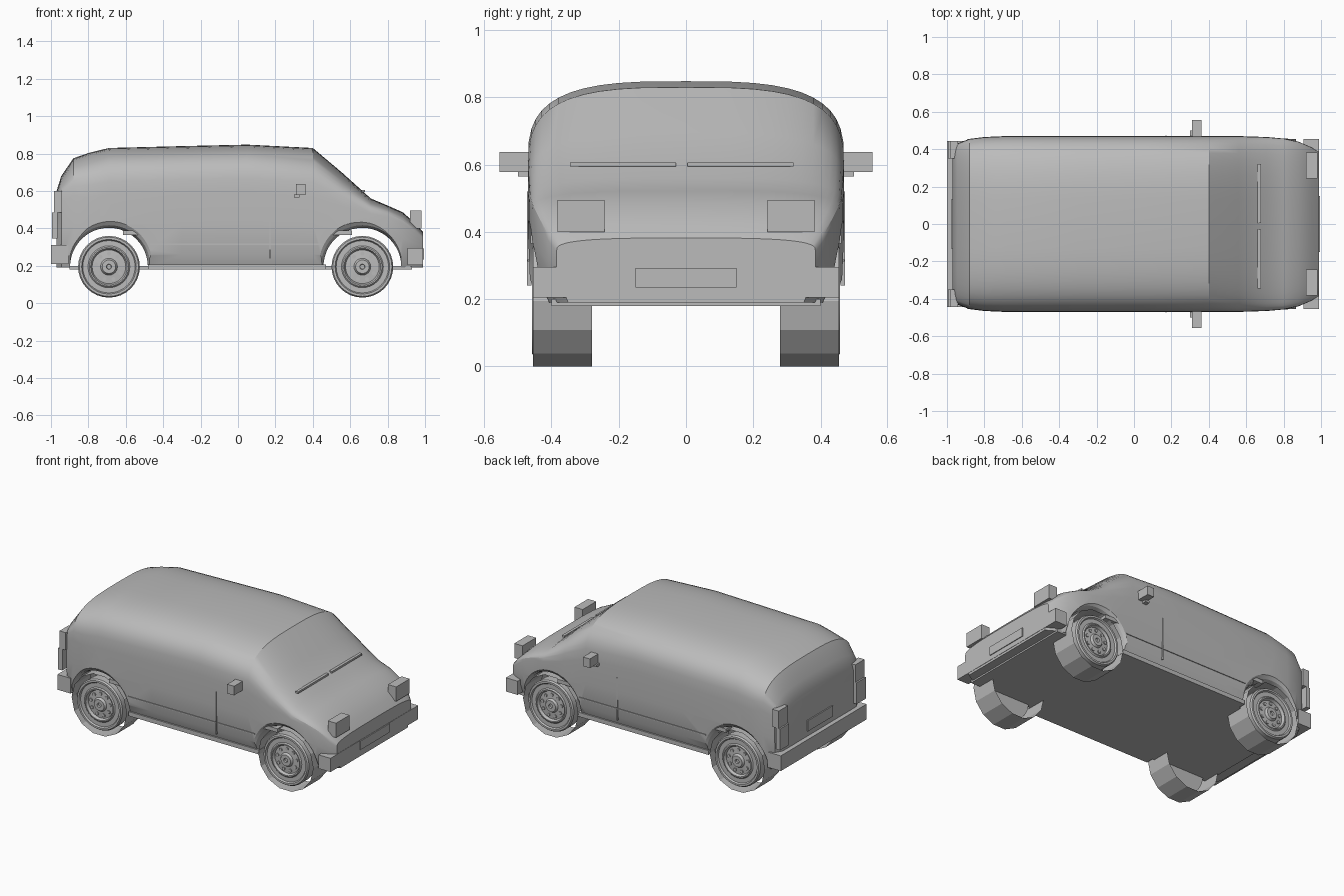
import bpy, bmesh, math

if "Cube" in bpy.data.objects:
    bpy.data.objects.remove(bpy.data.objects["Cube"])

grey = bpy.data.materials.new("plain_grey")
grey.diffuse_color = (0.5, 0.5, 0.5, 1)
grey.use_nodes = True
grey.node_tree.nodes["Principled BSDF"].inputs["Base Color"].default_value = grey.diffuse_color
WHEEL_X, AXLE_Z = (-0.69, 0.665), 0.195


def make(name, verts, faces, smooth=None):
    me = bpy.data.meshes.new(name)
    me.from_pydata(verts, [], faces)
    bm = bmesh.new()
    bm.from_mesh(me)
    bmesh.ops.remove_doubles(bm, verts=bm.verts, dist=1e-5)
    bmesh.ops.recalc_face_normals(bm, faces=bm.faces)
    bm.to_mesh(me)
    bm.free()
    me.materials.append(grey)
    ob = bpy.data.objects.new(name, me)
    bpy.context.collection.objects.link(ob)
    if smooth:
        shade(ob, smooth)
    return ob


def shade(ob, angle):
    bpy.ops.object.select_all(action='DESELECT')
    ob.select_set(True)
    bpy.context.view_layer.objects.active = ob
    bpy.ops.object.shade_smooth_by_angle(angle=math.radians(angle))


def box(name, x0, x1, y0, y1, z0, z1):
    v = [(x, y, z) for x in (x0, x1) for y in (y0, y1) for z in (z0, z1)]
    f = [(0, 1, 3, 2), (4, 6, 7, 5), (0, 4, 5, 1), (2, 3, 7, 6), (0, 2, 6, 4), (1, 5, 7, 3)]
    return make(name, v, f)


def pair(name, x0, x1, y0, y1, z0, z1):
    # same box on both sides of the van
    box(name + "_left", x0, x1, y0, y1, z0, z1)
    box(name + "_right", x0, x1, -y1, -y0, z0, z1)


def lathe(name, cx, cz, profile, n, side=1, smooth=None, start=0.0):
    # turn (radius, y) points around an axle along y
    verts, faces = [], []
    for r, y in profile:
        for i in range(n):
            a = start + 2 * math.pi * i / n
            verts.append((cx + r * math.sin(a), side * y, cz + r * math.cos(a)))
    for j in range(len(profile) - 1):
        for i in range(n):
            k = (i + 1) % n
            faces.append((j * n + i, j * n + k, (j + 1) * n + k, (j + 1) * n + i))
    return make(name, verts, faces, smooth)


# body shell: x, roof height, half width, height of the rounded shoulder
stations = [(-.97, .60, .385, .10), (-.945, .68, .43, .14), (-.88, .775, .455, .20),
            (-.80, .803, .465, .24), (-.69, .83, .47, .25), (-.3, .84, .47, .25),
            (.05, .848, .47, .25), (.4, .83, .47, .25), (.56, .695, .47, .17),
            (.71, .56, .465, .08), (.80, .522, .457, .06), (.88, .487, .44, .06),
            (.95, .425, .41, .05), (.988, .382, .385, .04)]
verts, faces, ARC = [], [], 12
for x, top, w, b in stations:
    s = top - b
    half = [(w - .035, .19), (w - .006, .26), (w, .26 + (s - .26) * .5)]
    for i in range(ARC + 1):
        a = math.pi / 2 * i / ARC
        half.append((w * math.cos(a) ** .625 if i < ARC else 0, s + b * math.sin(a) ** .625))
    ring = half + [(-y, z) for y, z in reversed(half[:-1])]
    verts += [(x, y, z) for y, z in ring]
N = len(ring)
for j in range(len(stations) - 1):
    for i in range(N):
        k = (i + 1) % N
        faces.append((j * N + i, j * N + k, (j + 1) * N + k, (j + 1) * N + i))
faces += [tuple(range(N)), tuple(range((len(stations) - 1) * N, len(stations) * N))]
body = make("body", verts, faces)

# flared wheel arches cut through the body
for x in WHEEL_X:
    cut = lathe("arch_cutter", x, AXLE_Z,
                [(0, -.52), (.27, -.52), (.25, -.475), (.222, -.455), (.208, -.42),
                 (.208, .42), (.222, .455), (.25, .475), (.27, .52), (0, .52)], 48)
    cut.hide_render = True
    mod = body.modifiers.new("arch", 'BOOLEAN')
    mod.operation, mod.solver, mod.object = 'DIFFERENCE', 'EXACT', cut
    bpy.context.view_layer.objects.active = body
    bpy.ops.object.modifier_apply(modifier=mod.name)
    bpy.data.objects.remove(cut)
shade(body, 28)

# floor and sills
box("floor", -.90, .93, -.40, .40, .18, .20)
pair("sill", -.48, .47, .38, .452, .18, .208)

# wheels: open faceted tread, smooth side disc, raised hub studs
for x in WHEEL_X:
    for side in (-1, 1):
        lathe("tread", x, AXLE_Z, [(.2, .28), (.2, .455)], 14, side, start=math.pi / 14)
        lathe("wheel_disc", x, AXLE_Z,
              [(0, .38), (.165, .38), (.165, .448), (.158, .458), (.146, .458), (.14, .448),
               (.112, .448), (.105, .455), (.098, .455), (.09, .438), (.045, .442),
               (.036, .456), (.014, .456), (.012, .445), (0, .445)], 32, side, 30)
        for i in range(9):
            a = 2 * math.pi * i / 9
            lathe("stud", x + .07 * math.sin(a), AXLE_Z + .07 * math.cos(a),
                  [(.011, .435), (.011, .446), (0, .446)], 8, side)

# bumpers and plates
box("front_bumper", .905, .99, -.455, .455, .205, .295)
box("rear_bumper", -1.0, -.905, -.445, .445, .21, .31)
box("front_plate", .985, .995, -.15, .15, .235, .293)
box("rear_plate", -.978, -.969, -.13, .13, .345, .415)

# lamps
pair("headlight", .92, .98, .242, .382, .40, .495)
pair("upper_tail_lamp", -.985, -.94, .35, .445, .485, .60)
pair("lower_tail_lamp", -.995, -.965, .35, .445, .345, .485)

# mirrors, trim and door seams
pair("mirror", .31, .36, .465, .555, .578, .638)
pair("mirror_arm", .30, .33, .455, .50, .565, .58)
pair("rear_arch_trim", -.615, -.51, .40, .462, .365, .39)
pair("front_arch_trim", .485, .61, .40, .462, .365, .39)
pair("side_strip", -.47, .45, .46, .471, .312, .318)
pair("door_seam", .168, .173, .46, .473, .24, .52)

# wipers
box("wiper_left", .66, .678, .005, .32, .594, .606)
box("wiper_right", .66, .678, -.345, -.03, .594, .606)
